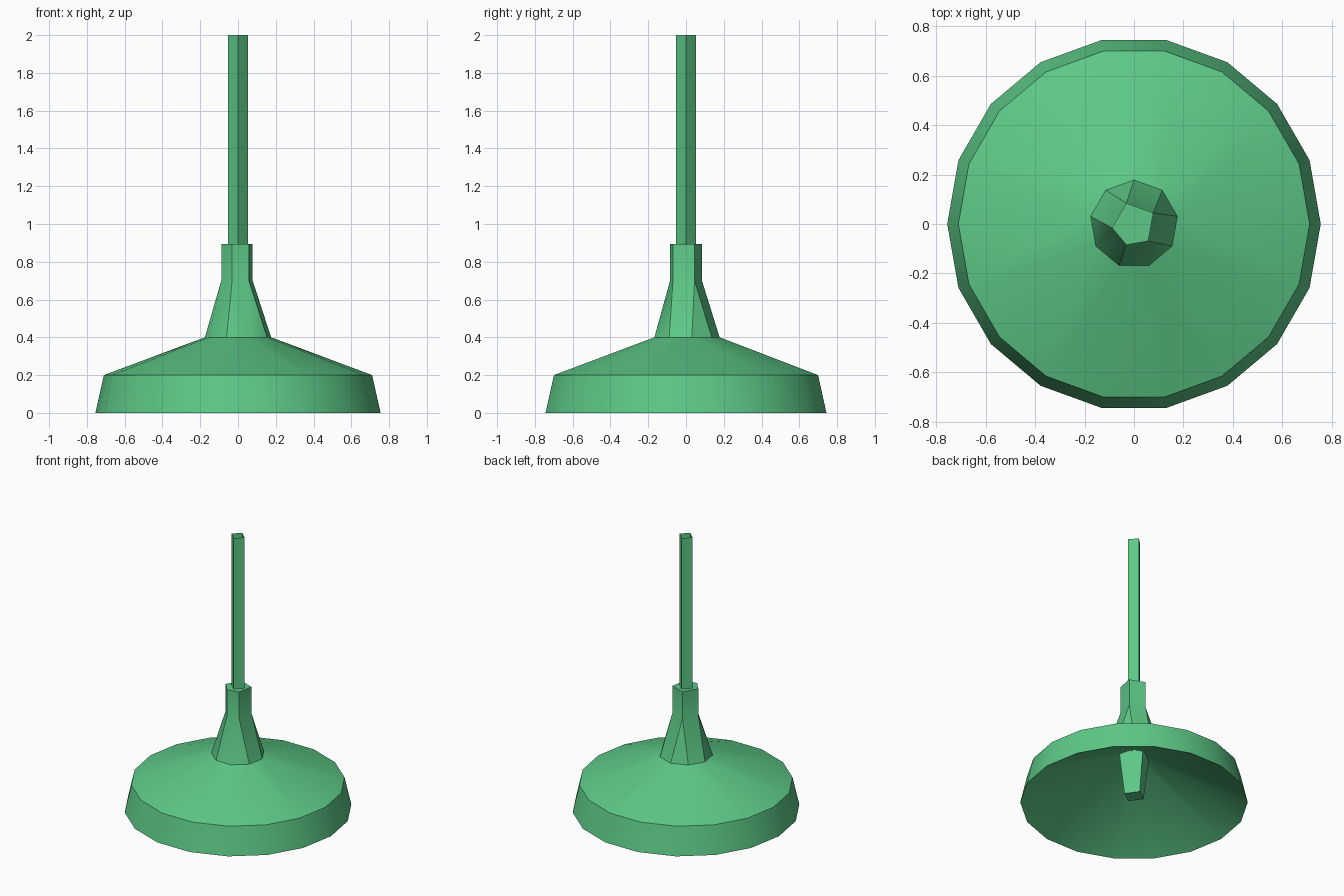
import bpy, bmesh
from math import sin, cos, radians

if "Cube" in bpy.data.objects:
    bpy.data.objects.remove(bpy.data.objects["Cube"])

green = bpy.data.materials.new("soft_green")
green.use_nodes = True
green.diffuse_color = (0.109, 0.584, 0.242, 1)
green.node_tree.nodes["Principled BSDF"].inputs["Base Color"].default_value = green.diffuse_color


def ring(radius, z, angles):
    return [(radius * cos(radians(a)), radius * sin(radians(a)), z) for a in angles]


def loft(name, rings, cap_bottom=False, cap_top=False, inward=False):
    """Skin a stack of convex rings, which may differ in their number of corners."""
    bm = bmesh.new()
    for lower, upper in zip(rings, rings[1:]):
        verts = [bm.verts.new(p) for p in lower + upper]
        hull = bmesh.ops.convex_hull(bm, input=verts)
        faces = [f for f in hull["geom"] if isinstance(f, bmesh.types.BMFace)]
        flat = [f for f in faces if len({round(v.co.z, 4) for v in f.verts}) == 1]
        bmesh.ops.delete(bm, geom=flat, context="FACES_ONLY")
    bmesh.ops.remove_doubles(bm, verts=bm.verts, dist=0.0005)
    bmesh.ops.dissolve_limit(bm, angle_limit=radians(0.5), verts=bm.verts, edges=bm.edges)
    for wanted, points in ((cap_bottom, rings[0][::-1]), (cap_top, rings[-1])):
        if wanted:
            bm.faces.new([bm.verts.new(p) for p in points])
    bmesh.ops.remove_doubles(bm, verts=bm.verts, dist=0.0005)
    if inward:
        bmesh.ops.reverse_faces(bm, faces=bm.faces)
    mesh = bpy.data.meshes.new(name)
    bm.to_mesh(mesh)
    bm.free()
    mesh.materials.append(green)
    obj = bpy.data.objects.new(name, mesh)
    bpy.context.collection.objects.link(obj)
    bpy.ops.object.select_all(action="DESELECT")
    obj.select_set(True)
    bpy.context.view_layer.objects.active = obj
    bpy.ops.object.shade_smooth_by_angle(angle=radians(30))
    return obj


# Corner angles of each cross-section
shade_sides = range(0, 360, 20)
collar_sides = range(10, 370, 40)
neck_sides = (30, 110, 190, 250, 310)
bulb_sides = range(81, 441, 90)
rod_sides = range(0, 360, 90)

# Shade: steep rim below a shallow cone
loft("lamp_shade", [ring(0.755, 0, shade_sides),
                    ring(0.71, 0.2, shade_sides),
                    ring(0.178, 0.4, collar_sides)])

# Underside lining of the shade
loft("shade_lining", [ring(0.755, 0, shade_sides),
                      ring(0.06, 0.365, shade_sides)], cap_top=True, inward=True)

# Neck: tapers into an uneven five-sided socket
loft("neck", [ring(0.178, 0.4, collar_sides),
              ring(0.09, 0.7, neck_sides),
              ring(0.09, 0.895, neck_sides)], cap_top=True)

# Bulb hanging inside the shade
loft("bulb", [ring(0.074, 0.047, bulb_sides),
              ring(0.116, 0.36, bulb_sides)], cap_bottom=True)

# Hanging rod: an open square tube
loft("hanging_rod", [ring(0.052, 0.89, rod_sides), ring(0.052, 2, rod_sides)])
